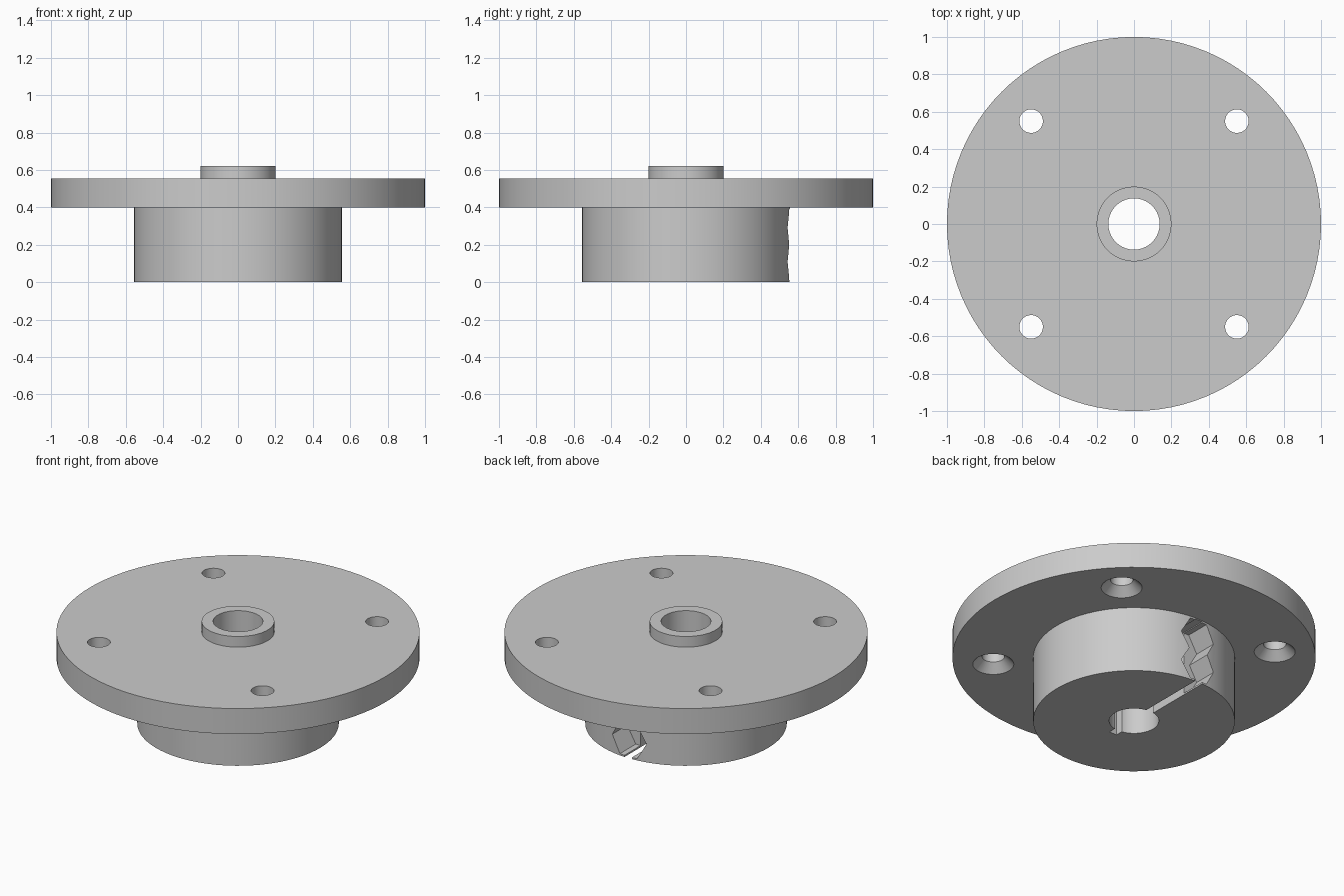
import bpy, bmesh, math
from mathutils import Matrix

if "Cube" in bpy.data.objects:
    bpy.data.objects.remove(bpy.data.objects["Cube"], do_unlink=True)

SIDES = 96
HOLE = 0.55          # screw hole offset on both axes

grey = bpy.data.materials.new("plain_grey")
grey.use_nodes = True
grey.diffuse_color = (0.6, 0.6, 0.6, 1)
grey.node_tree.nodes["Principled BSDF"].inputs["Base Color"].default_value = (0.6, 0.6, 0.6, 1)


def make(name, bm):
    bmesh.ops.recalc_face_normals(bm, faces=bm.faces)
    mesh = bpy.data.meshes.new(name)
    bm.to_mesh(mesh)
    bm.free()
    mesh.materials.append(grey)
    obj = bpy.data.objects.new(name, mesh)
    bpy.context.collection.objects.link(obj)
    return obj


def lathe(name, profile, steps, x=0, y=0):
    """Turn a closed (radius, height) profile around a vertical axis."""
    bm = bmesh.new()
    verts = [bm.verts.new((r, 0, z)) for r, z in profile]
    edges = [bm.edges.new((verts[i - 1], verts[i])) for i in range(len(verts))]
    bmesh.ops.spin(bm, geom=verts + edges, axis=(0, 0, 1), cent=(0, 0, 0),
                   angle=math.tau, steps=steps)
    bmesh.ops.remove_doubles(bm, verts=bm.verts, dist=1e-5)
    bmesh.ops.translate(bm, verts=bm.verts, vec=(x, y, 0))
    return make(name, bm)


def cone(bm, r1, r2, depth, matrix, segments):
    bmesh.ops.create_cone(bm, cap_ends=True, segments=segments, radius1=r1,
                          radius2=r2, depth=depth, matrix=matrix)


def cut(target, cutter):
    cutter.hide_render = True
    mod = target.modifiers.new("cut", 'BOOLEAN')
    mod.operation = 'DIFFERENCE'
    mod.solver = 'EXACT'
    mod.object = cutter
    bpy.context.view_layer.objects.active = target
    bpy.ops.object.modifier_apply(modifier=mod.name)
    bpy.data.objects.remove(cutter, do_unlink=True)


# Turned body: hub below, wide flange, raised collar and through bore
body = lathe("flanged_hub", [(0.137, 0), (0.555, 0), (0.555, 0.4), (1, 0.4), (1, 0.555),
                             (0.2, 0.555), (0.2, 0.62), (0.137, 0.62)], SIDES)

# Four screw holes, countersunk from the underside
for sx in (-1, 1):
    for sy in (-1, 1):
        bm = bmesh.new()
        cone(bm, 0.163, 0.063, 0.1, Matrix.Translation((sx * HOLE, sy * HOLE, 0.4)), 48)
        cut(body, make("countersink_cutter", bm))
        bm = bmesh.new()
        cone(bm, 0.063, 0.063, 0.4, Matrix.Translation((sx * HOLE, sy * HOLE, 0.5)), 48)
        cut(body, make("screw_hole_cutter", bm))

# Two stacked hexagonal pockets in the back of the hub
for z in (0.11, 0.29):
    bm = bmesh.new()
    place = (Matrix.Translation((0, 0.55, z)) @ Matrix.Rotation(math.pi / 2, 4, 'X')
             @ Matrix.Rotation(math.pi / 2, 4, 'Z'))
    cone(bm, 0.115, 0.115, 0.3, place, 6)
    # keep the hexagon points level, to the left and right
    if max(v.co.z for v in bm.verts) - z > 0.11:
        bmesh.ops.rotate(bm, verts=bm.verts, cent=(0, 0.55, z),
                         matrix=Matrix.Rotation(math.pi / 6, 3, 'Y'))
    cut(body, make("hex_pocket_cutter", bm))

# Narrow slit from just past the bore out to the back rim
bm = bmesh.new()
bmesh.ops.create_cube(bm, size=1, matrix=Matrix.Translation((0, 0.22, 0.145))
                      @ Matrix.Diagonal((0.05, 0.8, 0.5, 1)))
cut(body, make("slit_cutter", bm))

# Smooth turned surfaces, sharp corners
bpy.ops.object.select_all(action='DESELECT')
body.select_set(True)
bpy.context.view_layer.objects.active = body
bpy.ops.object.shade_smooth_by_angle(angle=math.radians(25))
